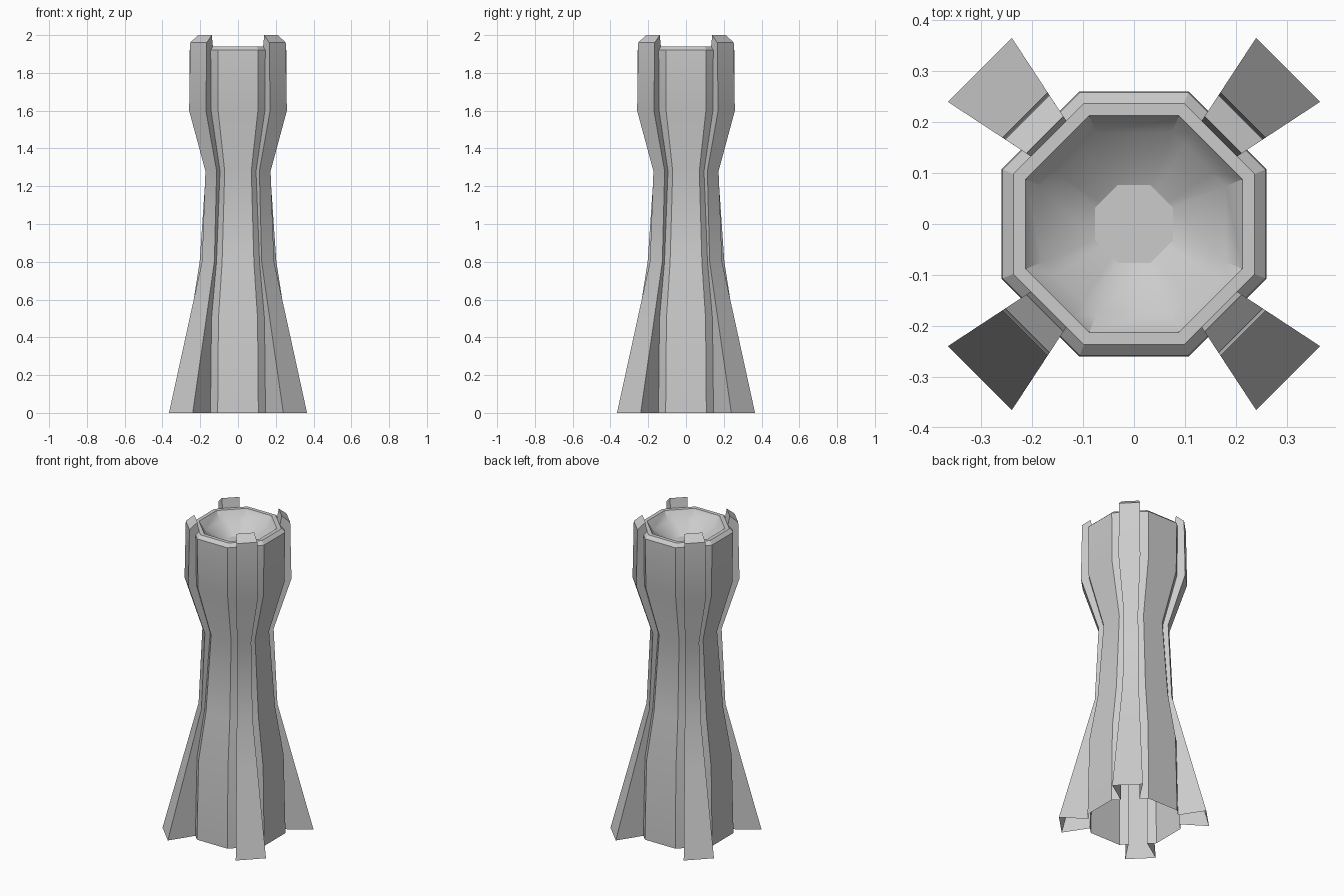
import bpy, bmesh, math
from mathutils import Vector

if "Cube" in bpy.data.objects:
    bpy.data.objects.remove(bpy.data.objects["Cube"])

T = math.tan(math.pi / 8)      # octagon half side / apothem
W = 0.2075                     # buttress half width / distance

# height, body apothem, buttress distance, buttress height
RINGS = [
    (0.00, 0.260, 0.428, 0.00),
    (0.50, 0.250, 0.300, 0.50),
    (0.80, 0.203, 0.2235, 0.80),
    (1.28, 0.170, 0.202, 1.28),
    (1.60, 0.254, 0.303, 1.60),
    (1.92, 0.258, 0.296, 1.96),   # outer rim
    (1.94, 0.237, 0.248, 2.00),   # chamfered rim and crown tips
    (1.94, 0.237, 0.237, 1.94),   # inner faces of the crown tips
    (1.94, 0.213, 0.213, 1.94),   # inner rim
    (1.89, 0.180, 0.180, 1.89),   # bowl
    (1.83, 0.077, 0.077, 1.83),
]


def section(z, a, d, zf):
    """Octagon outline with a flared buttress on each diagonal face."""
    pts = []
    for q in range(4):
        ang = math.pi / 4 + q * math.pi / 2
        u = Vector((math.cos(ang), math.sin(ang), 0))
        v = Vector((-u.y, u.x, 0))
        for dist, side, h in ((a, -T, z), (a, -W, z), (d, -W, zf),
                              (d, W, zf), (a, W, z), (a, T, z)):
            pts.append(u * dist + v * dist * side + Vector((0, 0, h)))
    return pts


# open-bottomed tower shell, lofted through the sections
bm = bmesh.new()
loops = [[bm.verts.new(p) for p in section(*r)] for r in RINGS]
n = len(loops[0])
for lo, hi in zip(loops, loops[1:]):
    for i in range(n):
        j = (i + 1) % n
        bm.faces.new((lo[i], lo[j], hi[j], hi[i]))
# bowl floor
bm.faces.new(loops[-1])
bmesh.ops.remove_doubles(bm, verts=bm.verts, dist=0.0005)
bmesh.ops.dissolve_degenerate(bm, edges=bm.edges, dist=0.0005)

mesh = bpy.data.meshes.new("tower")
bm.to_mesh(mesh)
bm.free()
tower = bpy.data.objects.new("tower", mesh)
bpy.context.collection.objects.link(tower)
bpy.context.view_layer.objects.active = tower
tower.select_set(True)
bpy.ops.object.shade_smooth_by_angle(angle=math.radians(30))
